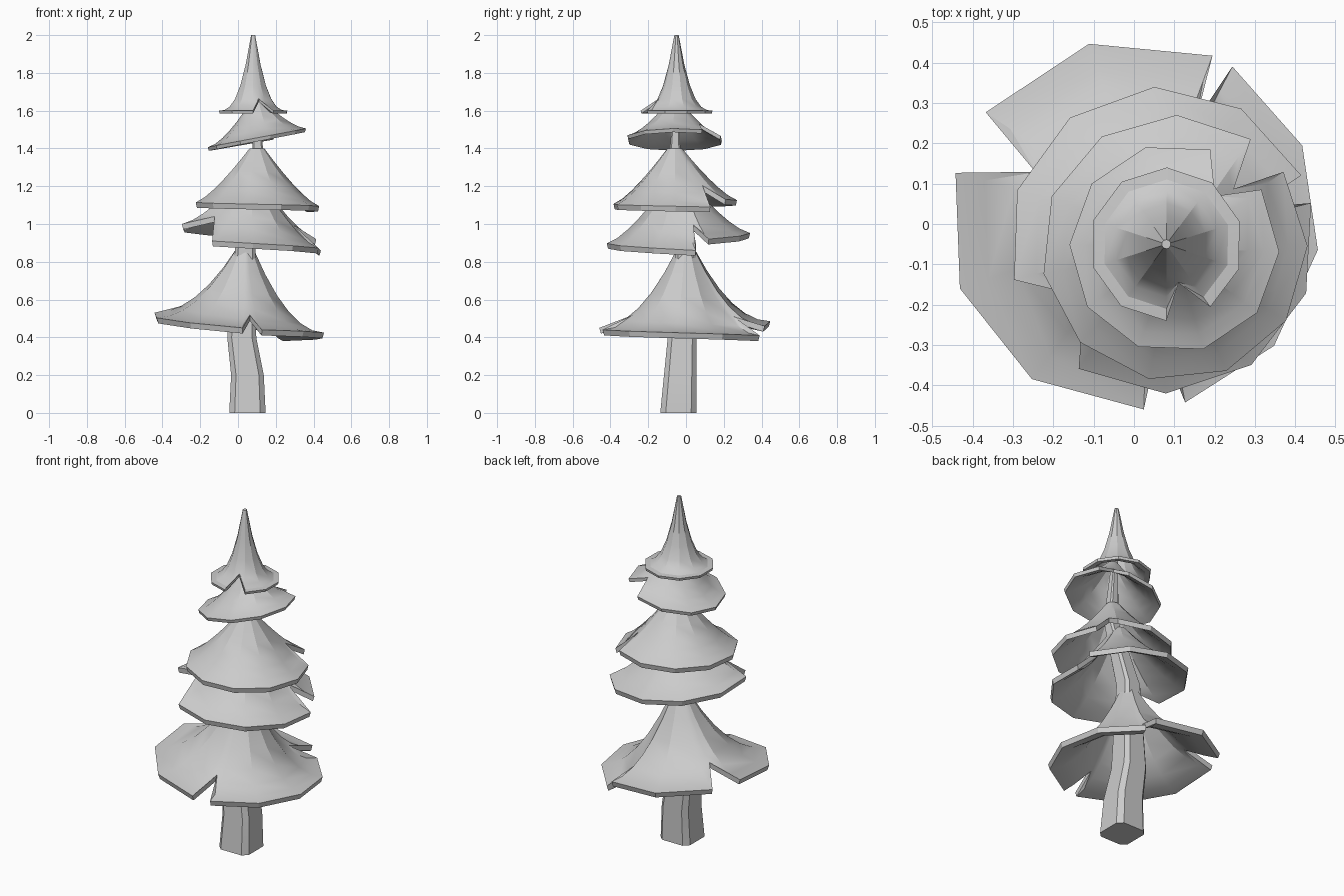
import bpy
import bmesh
from math import cos, sin, radians
from mathutils import Vector

cube = bpy.data.objects.get("Cube")
if cube:
    bpy.data.objects.remove(cube, do_unlink=True)

# One plain grey for the whole tree
grey = bpy.data.materials.new("light_grey")
grey.use_nodes = True
colour = (0.6, 0.6, 0.6, 1)
grey.diffuse_color = colour
grey.node_tree.nodes["Principled BSDF"].inputs["Base Color"].default_value = colour


def polar(angle, radius):
    """Horizontal offset at an angle in degrees."""
    return Vector((cos(radians(angle)) * radius, sin(radians(angle)) * radius, 0))


def blend(start, end, amount):
    return start + (end - start) * amount


def loft(name, rings):
    """Skin a list of equal-length closed rings and cap both ends."""
    bm = bmesh.new()
    loops = [[bm.verts.new(point) for point in ring] for ring in rings]
    for lower, upper in zip(loops, loops[1:]):
        for i, vert in enumerate(lower):
            j = (i + 1) % len(lower)
            bm.faces.new((vert, lower[j], upper[j], upper[i]))
    bm.faces.new(loops[0])
    bm.faces.new(loops[-1])
    bmesh.ops.recalc_face_normals(bm, faces=bm.faces)
    mesh = bpy.data.meshes.new(name)
    bm.to_mesh(mesh)
    bm.free()
    mesh.materials.append(grey)
    obj = bpy.data.objects.new(name, mesh)
    bpy.context.collection.objects.link(obj)
    bpy.ops.object.select_all(action="DESELECT")
    obj.select_set(True)
    bpy.context.view_layer.objects.active = obj
    bpy.ops.object.shade_smooth_by_angle(angle=radians(25))


def skirt(name, peak, radius, boughs, flare, tip=0.1, shift=0, tilt=0, lip=0.03, split=0.6):
    """Hollow skirt of boughs, each (first angle, last angle, first height, last height)."""
    peak = Vector(peak)
    columns = []

    def add_column(angle, height, limit):
        arm = polar(angle, radius)
        arm.z = height + tilt * arm.x - peak.z
        arm.x += shift
        columns.append((arm, limit))

    # Rim corners, with a split that stops short of the rim after each bough
    for index, (first, last, low, high) in enumerate(boughs):
        steps = round((last - first) / 35)
        for step in range(steps + 1):
            amount = step / steps
            add_column(blend(first, last, amount), blend(low, high, amount), 1)
        following = boughs[(index + 1) % len(boughs)]
        gap = (following[0] - last) % 360
        add_column(last + gap / 2, (high + following[2]) / 2, split)

    def ring(reach, sink=0):
        points = []
        for arm, limit in columns:
            r = min(reach, limit + reach * 0.03)
            fall = 1 - (1 - (r - tip) / (1 - tip)) ** flare
            points.append(peak + Vector((arm.x * r, arm.y * r, arm.z * fall - sink)))
        return points

    # Flared top, then the hollow underside tucked in below the lip
    levels = 6
    reaches = [blend(tip, 1, i / levels) for i in range(levels + 1)]
    rings = [ring(reach) for reach in reaches]
    rings += [ring(reach * 0.98, lip) for reach in reversed(reaches[1:])]
    rings.append(ring(tip, lip))
    loft(name, rings)


def trunk_section(x, y, z):
    """Square with cut corners, narrowing with height."""
    half = 0.098 - z / 20
    return [Vector((x, y, z)) + polar(90 * side + turn, half * 1.2)
            for side in range(4) for turn in (-35, 35)]


# Bent trunk
bends = [(0.05, -0.04, 0), (0.05, -0.03, 0.2), (0.02, -0.02, 0.4),
         (0.04, 0, 0.9), (0.11, -0.06, 1.3), (0.09, -0.05, 1.7)]
loft("trunk", [trunk_section(*bend) for bend in bends])

# Small bent twig under the second skirt
twig = bpy.data.curves.new("twig", "CURVE")
twig.dimensions = "3D"
twig.bevel_depth = 0.014
twig.bevel_resolution = 0
twig.materials.append(grey)
spline = twig.splines.new("POLY")
path = [(0.04, 0, 0.89), (-0.08, -0.09, 0.89), (-0.08, -0.09, 1)]
spline.points.add(len(path) - 1)
for knot, place in zip(spline.points, path):
    knot.co = (*place, 1)
bpy.context.collection.objects.link(bpy.data.objects.new("twig", twig))

# Skirts from the ground up
skirt("bottom_skirt", peak=(0.04, 0, 0.87), radius=0.46, shift=-0.04, flare=2,
      boughs=[(65, 143, 0.46, 0.51), (164, 273, 0.53, 0.45), (286, 418, 0.44, 0.41)])

skirt("second_skirt", peak=(0.07, -0.04, 1.25), radius=0.38, flare=1.4,
      boughs=[(25, 195, 0.92, 1), (237, 374, 0.91, 0.86)])

skirt("third_skirt", peak=(0.1, -0.06, 1.4), radius=0.33, flare=1.3, tip=0.12,
      boughs=[(55, 395, 1.13, 1.09)])

skirt("fourth_skirt", peak=(0.1, -0.06, 1.66), radius=0.26, flare=1.5, tilt=0.18, lip=0.02,
      boughs=[(70, 394, 1.45, 1.46)])

skirt("top_skirt", peak=(0.08, -0.05, 2), radius=0.19, flare=2.7, tip=0.06, lip=0.015,
      split=0.5, boughs=[(305, 630, 1.6, 1.6)])
